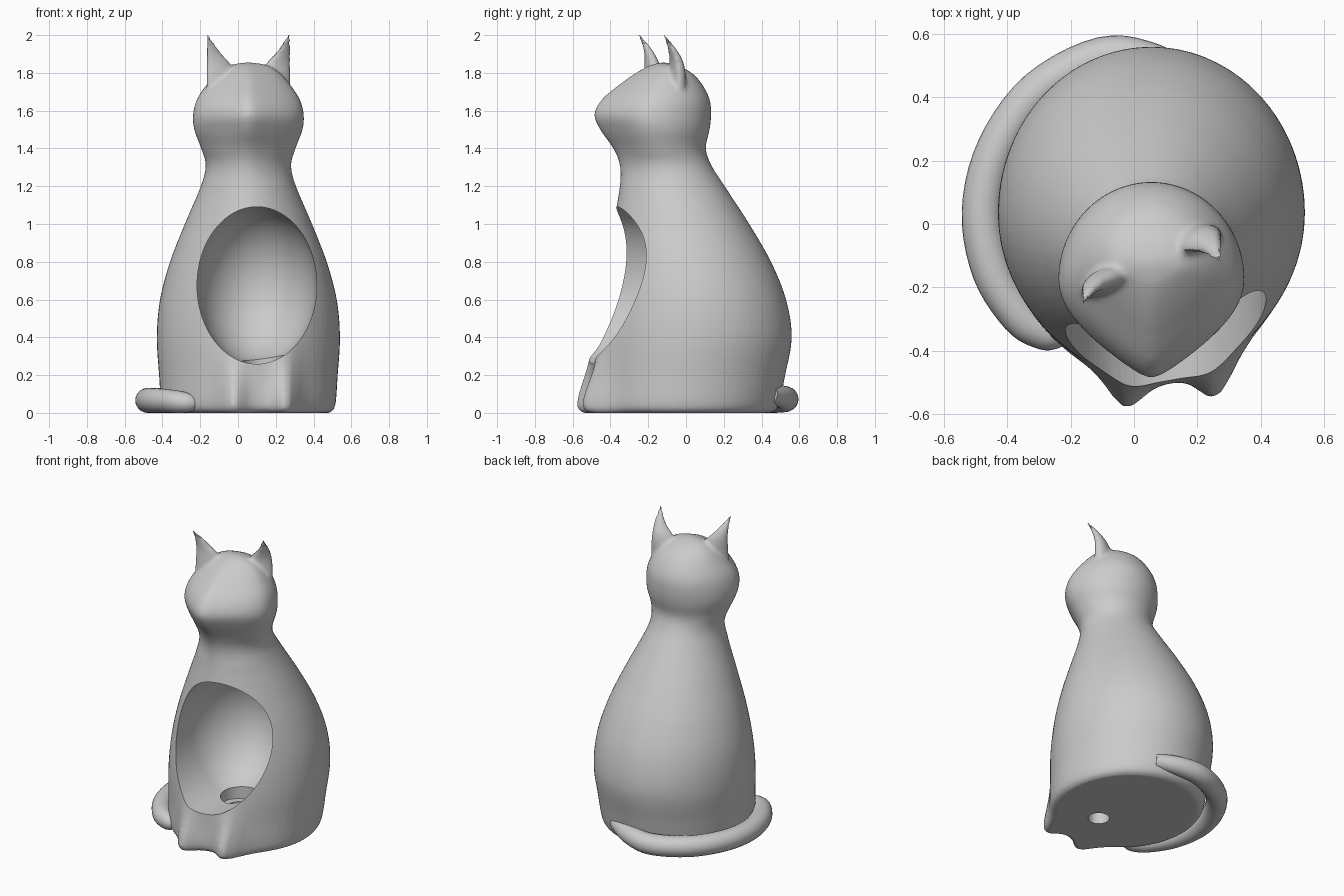
import bpy, bmesh, math
from mathutils import Vector

if "Cube" in bpy.data.objects:
    bpy.data.objects.remove(bpy.data.objects["Cube"])

CX = 0.055      # body axis
SEG = 72

grey = bpy.data.materials.new("clay grey")
grey.use_nodes = True
COLOUR = (0.6, 0.6, 0.6, 1)
grey.diffuse_color = COLOUR
grey.node_tree.nodes["Principled BSDF"].inputs["Base Color"].default_value = COLOUR


def activate(ob):
    bpy.ops.object.select_all(action='DESELECT')
    ob.select_set(True)
    bpy.context.view_layer.objects.active = ob


def make_object(name, bm):
    bmesh.ops.recalc_face_normals(bm, faces=bm.faces)
    me = bpy.data.meshes.new(name)
    bm.to_mesh(me)
    bm.free()
    ob = bpy.data.objects.new(name, me)
    bpy.context.collection.objects.link(ob)
    me.materials.append(grey)
    return ob


def loft(bm, rings):
    """Skin a stack of closed rings and cap both ends."""
    loops = [[bm.verts.new(p) for p in ring] for ring in rings]
    for a, b in zip(loops, loops[1:]):
        for i in range(len(a)):
            j = (i + 1) % len(a)
            bm.faces.new((a[i], a[j], b[j], b[i]))
    bm.faces.new(loops[0][::-1])
    bm.faces.new(loops[-1])


def spline(rows, steps):
    """Smooth curve through rows of any length."""
    rows = [Vector(r) for r in rows]
    pts = [rows[0]] + rows + [rows[-1]]
    out = []
    for a, b, c, d in zip(pts, pts[1:], pts[2:], pts[3:]):
        for n in range(steps):
            t = n / steps
            out.append(b + (c - a) * (t / 2)
                       + (a * 2 - b * 5 + c * 4 - d) * (t * t / 2)
                       + (b * 3 - a - c * 3 + d) * (t ** 3 / 2))
    return out + [rows[-1]]


# Body and head profile: height, half width, back, front
PROFILE = [
    (0, .43, .45, -.47), (.04, .46, .49, -.505), (.2, .473, .525, -.5),
    (.4, .485, .56, -.49), (.6, .468, .53, -.46), (.8, .415, .45, -.425),
    (1.0, .337, .335, -.385), (1.2, .252, .205, -.35), (1.31, .226, .135, -.35),
    (1.4, .25, .105, -.385), (1.5, .287, .125, -.455), (1.58, .293, .133, -.485),
    (1.66, .272, .125, -.445), (1.74, .22, .085, -.35), (1.8, .165, .03, -.265),
    (1.84, .1, -.05, -.19), (1.855, .02, -.11, -.13),
]


def section(row):
    z, half, back, front = row
    head = min(1, max(0, (z - 1.2) / .3))
    taper = .27 + .31 * head
    mid = (back + front) / 2
    ring = []
    for i in range(SEG):
        t = math.tau * i / SEG
        x, y = half * math.cos(t), math.sin(t)
        if y < 0:
            s = -y
            x *= 1 - taper * s * s
            y = -s * (1 + .15 * (1 - head) * (1 - s * s))
            # front paws swell out near the ground
            paws = (.09 * math.exp(-((x + .085) / .07) ** 2)
                    + .13 * math.exp(-((x - .21) / .07) ** 2))
            y = mid + y * (mid - front) - paws * s * math.exp(-(z / .25) ** 2)
        else:
            y = mid + y * (back - mid)
        ring.append((CX + x, y, z))
    return ring


bm = bmesh.new()
loft(bm, [section(r) for r in spline(PROFILE, 5)])

# Ears: height, half width, depth, centre y
EAR = [(1.68, .085, .06, -.13), (1.78, .078, .055, -.125), (1.85, .063, .045, -.125),
       (1.9, .041, .034, -.135), (1.95, .023, .021, -.155), (1.99, .011, .011, -.178),
       (2.01, .006, .006, -.188)]
for side in (-1, 1):
    rings = []
    for z, half, depth, y in spline(EAR, 4):
        ring = []
        for i in range(24):
            t = math.tau * i / 24
            u, v = math.cos(t), math.sin(t)
            # flattened front
            v = v if v > 0 else v * .5
            ring.append((CX + side * (.222 - half + half * u),
                         y + side * (.065 + half * u * .3) + depth * v, z))
        rings.append(ring)
    loft(bm, rings)

cat = make_object("cat_body", bm)
remesh = cat.modifiers.new("blend", 'REMESH')
remesh.mode = 'VOXEL'
remesh.voxel_size = .0115
smooth = cat.modifiers.new("soften", 'SMOOTH')
smooth.factor = .5
smooth.iterations = 6

# Belly hollow: rounded at the back, extended out through the chest
bm = bmesh.new()
bmesh.ops.create_uvsphere(bm, u_segments=80, v_segments=48, radius=1)
for v in bm.verts:
    x, y, z = v.co
    v.co = (.1 + .317 * x, -.2 + .38 * y - (.6 if y < -.01 else 0), .675 + .416 * z)
cutters = [make_object("belly_cutter", bm)]

# Cable hole in the base, with a wider recess above it
for name, radius, low, high in (("recess_cutter", .11, .2, .4), ("hole_cutter", .065, -.1, .4)):
    bm = bmesh.new()
    loft(bm, [[(.13 + radius * math.cos(math.tau * i / 40),
                -.18 + radius * math.sin(math.tau * i / 40), z) for i in range(40)]
              for z in (low, high)])
    cutters.append(make_object(name, bm))

for c in cutters:
    c.hide_render = True
    cut = cat.modifiers.new(c.name, 'BOOLEAN')
    cut.operation = 'DIFFERENCE'
    cut.solver = 'EXACT'
    cut.object = c
activate(cat)
for name in [m.name for m in cat.modifiers]:
    bpy.ops.object.modifier_apply(modifier=name)
for c in cutters:
    bpy.data.objects.remove(c)
bpy.ops.object.shade_smooth_by_angle(angle=math.radians(40))

# Tail curling round the right side: x, y, z, radius
TAIL = [(.2, .44, .1, .05), (.06, .51, .085, .06), (-.1, .525, .07, .066),
        (-.3, .42, .066, .066), (-.43, .24, .066, .066), (-.478, .04, .066, .066),
        (-.445, -.15, .066, .066), (-.36, -.29, .062, .062), (-.29, -.34, .056, .056),
        (-.245, -.352, .053, .045), (-.22, -.356, .052, .027), (-.21, -.357, .052, .004)]
bm = bmesh.new()
path = spline(TAIL, 5)
rings = []
for i, p in enumerate(path):
    a, b = path[max(i - 1, 0)], path[min(i + 1, len(path) - 1)]
    along = Vector((b[0] - a[0], b[1] - a[1], 0)).normalized()
    across = Vector((-along.y, along.x, 0))
    centre = Vector(p[:3])
    rings.append([centre + p[3] * (across * math.cos(math.tau * k / 24)
                                   + Vector((0, 0, math.sin(math.tau * k / 24))))
                  for k in range(24)])
loft(bm, rings)
tail = make_object("tail", bm)
activate(tail)
bpy.ops.object.shade_smooth_by_angle(angle=math.radians(50))
